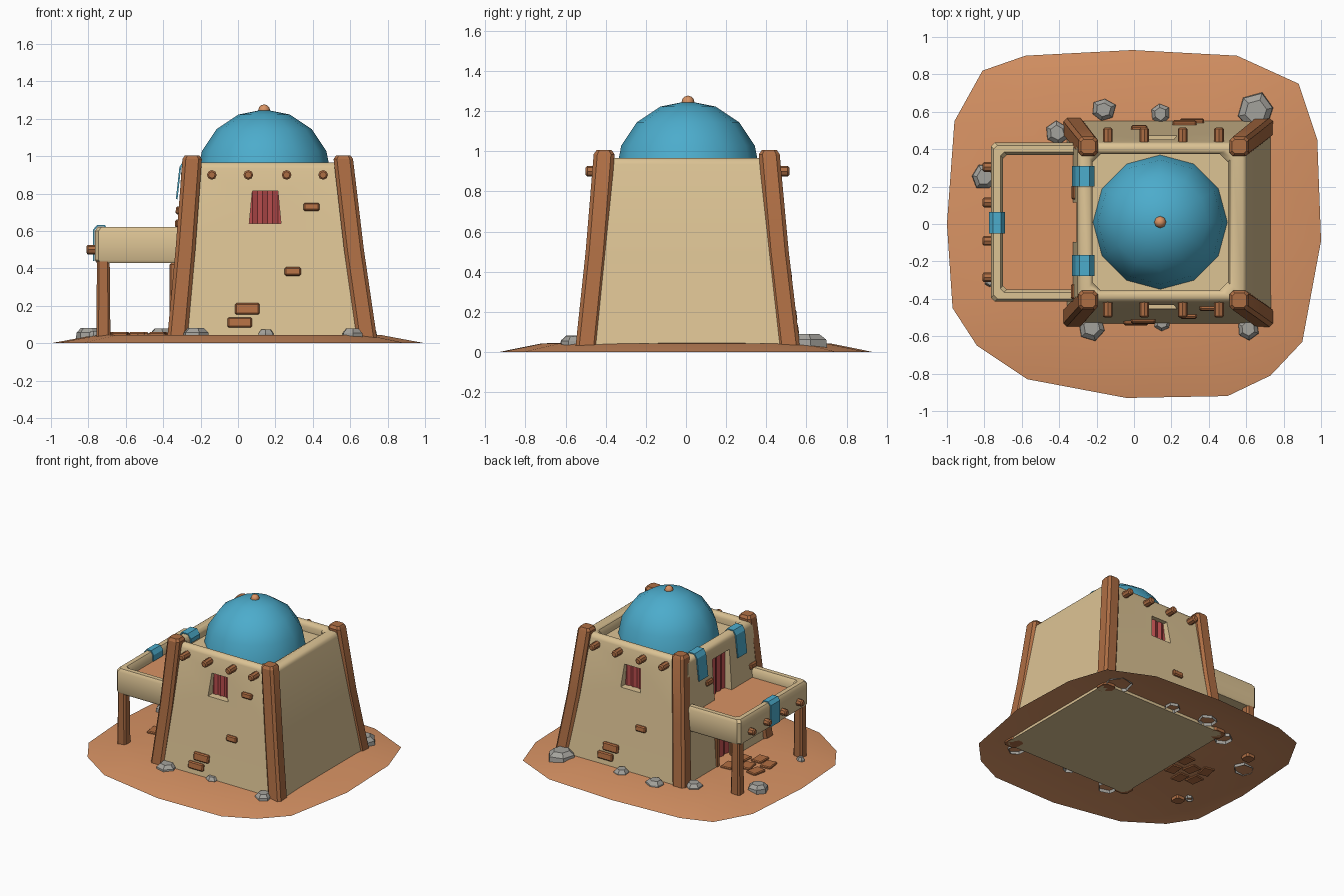
import bpy, bmesh, math, random
from mathutils import Vector, Matrix

if "Cube" in bpy.data.objects:
    bpy.data.objects.remove(bpy.data.objects["Cube"])

random.seed(4)


def material(name, rgb):
    m = bpy.data.materials.new(name)
    lin = [((c / 255 + 0.055) / 1.055) ** 2.4 for c in rgb]
    m.diffuse_color = (*lin, 1)
    m.use_nodes = True
    m.node_tree.nodes["Principled BSDF"].inputs["Base Color"].default_value = m.diffuse_color
    return m


SAND = material("sand plaster", (220, 195, 148))
EARTH = material("orange earth", (216, 147, 100))
WOOD = material("brown wood", (174, 110, 68))
BRICK = material("brick", (178, 110, 66))
BLUE = material("blue", (76, 172, 204))
RED = material("red cloth", (184, 76, 76))
STONE = material("grey stone", (164, 162, 156))


def finish(name, bm, *mats, smooth=None):
    me = bpy.data.meshes.new(name)
    bm.to_mesh(me)
    bm.free()
    ob = bpy.data.objects.new(name, me)
    bpy.context.collection.objects.link(ob)
    for m in mats:
        me.materials.append(m)
    if smooth:
        smooth_by_angle(ob, smooth)
    return ob


def smooth_by_angle(ob, deg):
    bpy.ops.object.select_all(action='DESELECT')
    ob.select_set(True)
    bpy.context.view_layer.objects.active = ob
    bpy.ops.object.shade_smooth_by_angle(angle=math.radians(deg))


def loft(name, rings, *mats, bottom=True, smooth=None, cap_mat=0):
    """Skin counter-clockwise rings and cap the ends."""
    bm = bmesh.new()
    vs = [[bm.verts.new(p) for p in r] for r in rings]
    n = len(vs[0])
    for a, b in zip(vs, vs[1:]):
        for i in range(n):
            j = (i + 1) % n
            bm.faces.new((a[i], a[j], b[j], b[i]))
    if bottom:
        bm.faces.new(vs[0][::-1])
    bm.faces.new(vs[-1]).material_index = cap_mat
    return finish(name, bm, *mats, smooth=smooth)


def rect(cx, cy, hx, hy, z, c):
    """Rectangle ring with chamfered corners."""
    p = [(hx, -hy + c), (hx, hy - c), (hx - c, hy), (-hx + c, hy),
         (-hx, hy - c), (-hx, -hy + c), (-hx + c, -hy), (hx - c, -hy)]
    return [(cx + x, cy + y, z) for x, y in p]


def box(name, loc, size, mat, rot=(0, 0, 0), bevel=0.0):
    bm = bmesh.new()
    bmesh.ops.create_cube(bm, size=1, matrix=Matrix.Diagonal((*size, 1)))
    if bevel:
        bmesh.ops.bevel(bm, geom=bm.edges[:], offset=bevel, segments=1, affect='EDGES')
    ob = finish(name, bm, mat)
    ob.location, ob.rotation_euler = loc, rot
    return ob


def log(name, loc, axis, length=0.12, r=0.026):
    bm = bmesh.new()
    bmesh.ops.create_cone(bm, cap_ends=True, segments=8, radius1=r, radius2=r, depth=length)
    ends = [e for e in bm.edges if len({round(v.co.z, 3) for v in e.verts}) == 1]
    bmesh.ops.bevel(bm, geom=ends, offset=0.008, segments=1, affect='EDGES')
    ob = finish(name, bm, WOOD, smooth=40)
    ob.location = loc
    ob.rotation_euler = Vector(axis).to_track_quat('Z', 'Y').to_euler()


# low mound of earth, an open sheet
outline = [(-1, 0), (-.97, -.45), (-.84, -.65), (-.57, -.83), (-.04, -.93), (.5, -.92),
           (.73, -.81), (.9, -.63), (1, -.09), (.98, .45), (.88, .75), (.55, .9),
           (-.01, .93), (-.58, .9), (-.81, .82), (-.96, .55)]
loft("ground", [[(x * s, y * s, z) for x, y in outline] for s, z in ((1, 0), (.77, .043), (.4, .047))],
     EARTH, bottom=False, smooth=40)

# tapered house with rounded parapet and sunken roof
CY = 0.01
house = loft("house_walls", [
    rect(.187, CY, .547, .545, .02, .03), rect(.167, CY, .497, .482, .5, .03),
    rect(.15, CY, .452, .427, .935, .03), rect(.15, CY, .444, .419, .957, .03),
    rect(.15, CY, .43, .405, .967, .03), rect(.145, CY, .385, .385, .967, .04),
    rect(.142, CY, .37, .372, .957, .04), rect(.14, CY, .362, .365, .935, .045),
    rect(.14, CY, .362, .365, .895, .045)], SAND)


def carve(x0, x1, y0, y1, z0, z1, taper=1.0):
    bm = bmesh.new()
    bmesh.ops.create_cube(bm, size=1)
    for v in bm.verts:
        k = taper if v.co.z > 0 else 1
        v.co = ((x0 + x1) / 2 + v.co.x * (x1 - x0) * k, (y0 + y1) / 2 + v.co.y * (y1 - y0),
                (z0 + z1) / 2 + v.co.z * (z1 - z0))
    cut = finish("opening_cutter", bm, SAND)
    cut.hide_render = True
    m = house.modifiers.new("opening", 'BOOLEAN')
    m.object, m.operation, m.solver = cut, 'DIFFERENCE', 'EXACT'
    bpy.context.view_layer.objects.active = house
    bpy.ops.object.modifier_apply(modifier=m.name)
    bpy.data.objects.remove(cut)


carve(.06, .23, -.8, -.385, .64, .815, .8)
carve(.06, .23, .405, .8, .64, .815, .8)
carve(-.6, -.25, -.095, .115, .5, .86)
carve(-.6, -.27, -.11, .13, .03, .41)
smooth_by_angle(house, 35)


def curtain(name, a, b, z0, z1, out, folds=7):
    """Pleated sheet from a to b."""
    bm = bmesh.new()
    prev = None
    for i in range(folds + 1):
        p = Vector(a).lerp(Vector(b), i / folds) + Vector(out) * (.012 * (i % 2))
        cur = [bm.verts.new((p.x, p.y, z)) for z in (z0, z1)]
        if prev:
            bm.faces.new((prev[0], cur[0], cur[1], prev[1]))
        prev = cur
    finish(name, bm, RED)


curtain("front_window_curtain", (.05, -.392), (.24, -.392), .635, .82, (0, -1))
curtain("back_window_curtain", (.24, .412), (.05, .412), .635, .82, (0, 1))
curtain("upper_door_curtain", (-.258, .12), (-.258, -.1), .54, .865, (-1, 0))
curtain("lower_door_curtain", (-.28, .13), (-.28, -.11), .03, .41, (-1, 0))
for y in (-.1, .12):
    box("door_post", (-.34, y, .23), (.05, .04, .4), WOOD, bevel=.008)

# leaning corner posts
for sx, xt, xb in ((-1, -.245, -.325), (1, .563, .69)):
    for sy, yt, yb in ((-1, -.408, -.497), (1, .415, .515)):
        xm, ym = xt * .55 + xb * .45, yt * .56 + yb * .44
        loft("corner_post", [rect(xb, yb, .054, .054, .02, .018), rect(xm, ym, .053, .053, .5, .018),
                             rect(xt, yt, .052, .052, .985, .018), rect(xt, yt, .038, .038, 1.005, .014)],
             WOOD, smooth=30)

# dome and finial
bm = bmesh.new()
bmesh.ops.create_uvsphere(bm, u_segments=12, v_segments=8, radius=.36)
bmesh.ops.delete(bm, geom=[v for v in bm.verts if v.co.z < -.01], context='VERTS')
dome = finish("dome", bm, BLUE, smooth=60)
dome.location = (.14, CY, .89)
bm = bmesh.new()
bmesh.ops.create_uvsphere(bm, u_segments=8, v_segments=6, radius=.032)
finial = finish("finial", bm, EARTH, smooth=60)
finial.location = (.14, CY, 1.245)

# side porch with parapet and earth terrace
PX, HX, HY = -.475, .29, .425
loft("porch", [rect(PX, CY, HX - .01, HY - .01, .43, .02), rect(PX, CY, HX, HY, .445, .02),
               rect(PX, CY, HX, HY, .6, .02), rect(PX, CY, HX - .015, HY - .015, .622, .02),
               rect(PX, CY, HX - .05, HY - .05, .622, .02), rect(PX, CY, HX - .065, HY - .065, .6, .02),
               rect(PX, CY, HX - .065, HY - .065, .55, .02)],
     SAND, EARTH, smooth=35, cap_mat=1)
for y in (-.375, .395):
    loft("porch_post", [rect(-.72, y, .038, .038, .02, .012), rect(-.72, y, .034, .034, .44, .012)],
         WOOD, smooth=30)

# projecting roof logs
for x in (-.14, .055, .26, .455):
    log("front_log", (x, -.44, .9), (0, 1, 0))
    log("back_log", (x, .455, .9), (0, 1, 0))
for y in (-.285, -.09, .115, .305):
    log("porch_log", (-.76, y, .5), (1, 0, 0), .1)


# cloths draped over parapets
def cloth(name, path, y0, y1):
    bm = bmesh.new()
    rows = [[bm.verts.new((x, y, z)) for y in (y0, y1)] for x, z in path]
    for a, b in zip(rows, rows[1:]):
        bm.faces.new((a[0], b[0], b[1], a[1]))
    ob = finish(name, bm, BLUE)
    m = ob.modifiers.new("thickness", 'SOLIDIFY')
    m.thickness, m.offset = .009, 0


wall_path = [(-.328, .77), (-.309, .94), (-.29, .972), (-.24, .973), (-.216, .94), (-.216, .91)]
for y in (.255, -.222):
    cloth("wall_cloth", wall_path, y - .055, y + .055)
cloth("porch_cloth", [(-.771, .44), (-.771, .605), (-.752, .628), (-.714, .628), (-.695, .6), (-.695, .555)],
      -.05, .065)

# exposed bricks: distance along wall, height, length, thickness
bricks = [(.05, .183, .13, .062), (.01, .11, .13, .055), (.292, .383, .088, .045)]
for x, z, w, h in bricks:
    d = .545 - .126 * z
    box("front_brick", (x, CY - d, z), (w, .04, h), BRICK, (-.13, 0, 0), .008)
    box("back_brick", (.32 - x, CY + d, z), (w, .04, h), BRICK, (.13, 0, 0), .008)
box("front_high_brick", (.393, CY - .453, .728), (.088, .04, .042), BRICK, (-.13, 0, 0), .008)
for y, z in ((.17, .71), (-.36, .64)):
    box("side_brick", (-.36 + .063 * z, y, z), (.035, .08, .042), BRICK, (0, .07, 0), .008)

# paving in front of the door
for x, y, a in ((-.42, .07, .1), (-.43, -.08, -.1), (-.53, 0, .2), (-.54, -.14, 0), (-.63, .04, -.2), (-.64, -.1, .15)):
    box("paver", (x, y, .048), (.085, .11, .022), BRICK, (0, 0, a), .006)

# scattered stones
for x, y, r in ((-.165, .61, .07), (.14, .59, .06), (.655, .6, .1), (-.41, .49, .065), (-.8, .25, .075),
                (-.225, -.55, .075), (.15, -.53, .05), (.61, -.56, .065), (-.77, -.31, .03)):
    a0 = random.random() * 6
    shape = [(a0 + i * math.tau / 6, r * random.uniform(.85, 1.1)) for i in range(6)]
    h = .035 + r * .35
    loft("stone", [[(x + math.cos(a) * q * s, y + math.sin(a) * q * s, .02 + z) for a, q in shape]
                   for s, z in ((1, 0), (.95, h * .6), (.6, h))], STONE, bottom=False)
